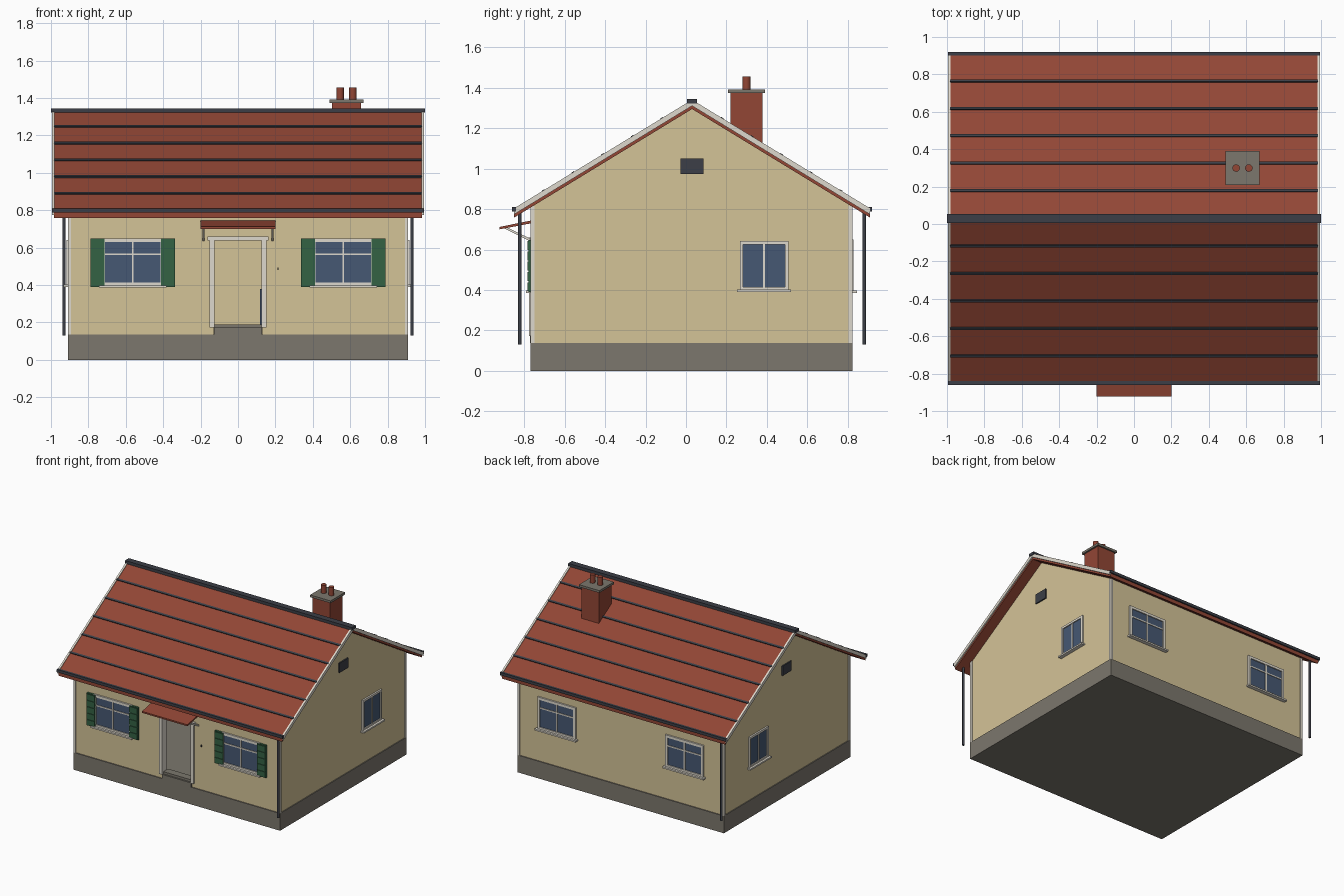
import bpy, bmesh, math
from mathutils import Matrix, Vector

if "Cube" in bpy.data.objects:
    bpy.data.objects.remove(bpy.data.objects["Cube"])


def material(name, *srgb):
    mat = bpy.data.materials.new(name)
    col = [((c / 255 + 0.055) / 1.055) ** 2.4 for c in srgb] + [1]
    mat.diffuse_color = col
    mat.use_nodes = True
    mat.node_tree.nodes["Principled BSDF"].inputs["Base Color"].default_value = col
    return mat


CREAM = material("cream_render", 212, 195, 151)
STONE = material("stone_grey", 124, 119, 109)
BRICK = material("brick_red", 146, 70, 53)
WHITE = material("off_white", 222, 217, 205)
GLASS = material("blue_glass", 70, 88, 115)
GREEN = material("shutter_green", 52, 98, 68)
DARK = material("dark_metal", 60, 63, 71)


def finish(name, bm, mat):
    bmesh.ops.recalc_face_normals(bm, faces=bm.faces)
    mesh = bpy.data.meshes.new(name)
    bm.to_mesh(mesh)
    bm.free()
    mesh.materials.append(mat)
    obj = bpy.data.objects.new(name, mesh)
    bpy.context.collection.objects.link(obj)
    return obj


def box(name, xs, ys, zs, mat, place=Matrix()):
    bm = bmesh.new()
    bmesh.ops.create_cube(bm, size=1)
    for v in bm.verts:
        v.co = place @ Vector([(r[0] + r[1]) / 2 + c * (r[1] - r[0])
                               for r, c in zip((xs, ys, zs), v.co)])
    return finish(name, bm, mat)


def prism(name, profile, x0, x1, mat):
    """Extrude a (y, z) outline along x."""
    bm = bmesh.new()
    face = bm.faces.new([bm.verts.new((x0, y, z)) for y, z in profile])
    out = bmesh.ops.extrude_face_region(bm, geom=[face])["geom"]
    moved = [g for g in out if isinstance(g, bmesh.types.BMVert)]
    bmesh.ops.translate(bm, verts=moved, vec=(x1 - x0, 0, 0))
    return finish(name, bm, mat)


def cylinder(name, x, y, z0, z1, r, mat):
    bm = bmesh.new()
    bmesh.ops.create_cone(bm, cap_ends=True, segments=16, radius1=r, radius2=r, depth=z1 - z0,
                          matrix=Matrix.Translation((x, y, (z0 + z1) / 2)))
    obj = finish(name, bm, mat)
    for p in obj.data.polygons:
        p.use_smooth = len(p.vertices) == 4
    return obj


# Main dimensions
MID, RIDGE, HALF, SLOPE = 0.03, 1.335, 0.88, 0.61
FRONT, BACK, SIDE, BASE = -0.762, 0.815, 0.903, 0.137


def roof_z(y):
    return RIDGE - SLOPE * abs(y - MID)


def chevron(top, bottom):
    """Outline following both roof slopes between two vertical offsets."""
    ys = (MID - HALF, MID, MID + HALF)
    return [(y, roof_z(y) + top) for y in ys] + [(y, roof_z(y) + bottom) for y in ys[::-1]]


# Plinth and hollow walls with an open doorway
box("plinth", (-0.91, 0.91), (-0.77, 0.823), (0, BASE), STONE)
gable = [(FRONT, BASE), (BACK, BASE), (BACK, roof_z(BACK) - 0.03),
         (MID, RIDGE - 0.03), (FRONT, roof_z(FRONT) - 0.03)]
for s, side in ((1, "left"), (-1, "right")):
    prism(side + "_gable_wall", gable, s * (SIDE - 0.04), s * SIDE, CREAM)
    box(side + "_front_wall", sorted((s * 0.13, s * (SIDE - 0.04))), (FRONT, FRONT + 0.04),
        (BASE, 0.825), CREAM)
box("wall_over_door", (-0.13, 0.13), (FRONT, FRONT + 0.04), (0.645, 0.825), CREAM)
box("back_wall", (-SIDE + 0.04, SIDE - 0.04), (BACK - 0.04, BACK), (BASE, 0.82), CREAM)
for sx in (-1, 1):
    for y, label in ((-0.77, "front"), (0.803, "back")):
        box(label + "_corner_board", sorted((sx * 0.892, sx * 0.91)), (y, y + 0.02),
            (BASE, 0.815), WHITE)

# Roof slab, barge boards, seams, ridge cap, gutters
prism("roof", chevron(0, -0.04), -0.985, 0.985, BRICK)
for s in (-1, 1):
    prism("barge_board", chevron(0.006, -0.024), s * 0.98, s * 0.995, WHITE)
    tilt = -s * math.atan(SLOPE)
    for i in range(1, 6):
        y = MID + s * HALF * i / 6
        place = Matrix.Translation((0, y, roof_z(y))) @ Matrix.Rotation(tilt, 4, "X")
        box("roof_seam", (-0.985, 0.985), (-0.007, 0.007), (-0.005, 0.008), DARK, place)
    y = MID + s * HALF
    box("gutter", (-0.995, 0.995), (y - 0.01, y + 0.01), (0.788, 0.81), DARK)
box("ridge_cap", (-1, 1), (MID - 0.024, MID + 0.024), (1.322, 1.345), DARK)
cylinder("front_downpipe", 0.93, -0.822, 0.13, 0.8, 0.009, DARK)
cylinder("back_downpipe", -0.93, 0.882, 0.13, 0.8, 0.009, DARK)

# Chimney
box("chimney_stack", (0.503, 0.657), (0.22, 0.378), (1.08, 1.376), BRICK)
box("chimney_cap", (0.49, 0.67), (0.208, 0.39), (1.374, 1.392), STONE)
for x in (0.546, 0.614):
    cylinder("chimney_pot", x, 0.299, 1.385, 1.457, 0.02, BRICK)


def window(name, place, width, z0, z1, border, crossbar=True, shutters=False):
    """Framed window in wall space: x along the wall, -y outwards."""
    w, g = width / 2, width / 2 - border

    def part(label, xs, depth, zs, mat):
        box(name + "_" + label, xs, (-depth, 0.005), zs, mat, place)

    part("glass", (-g, g), 0.005, (z0 + border, z1 - border), GLASS)
    for s in (-1, 1):
        part("jamb", sorted((s * g, s * w)), 0.013, (z0, z1), WHITE)
    part("head", (-g, g), 0.013, (z1 - border, z1), WHITE)
    part("foot", (-g, g), 0.013, (z0, z0 + border), WHITE)
    part("mullion", (-0.005, 0.005), 0.011, (z0 + border, z1 - border), WHITE)
    if crossbar:
        part("crossbar", (-g, g), 0.01, (0.56, 0.57), WHITE)
    part("sill", (-w - 0.013, w + 0.013), 0.03, (z0 - 0.007, z0 + 0.005), WHITE)
    if shutters:
        for s in (-1, 1):
            part("shutter", sorted((s * 0.15, s * 0.226)), 0.016, (0.39, 0.648), GREEN)
            for i in range(5):
                z = 0.394 + i * 0.051
                part("shutter_slat", sorted((s * 0.153, s * 0.223)), 0.021,
                     (z, z + 0.044), GREEN)


def on_wall(x, y, degrees):
    return Matrix.Translation((x, y, 0)) @ Matrix.Rotation(math.radians(degrees), 4, "Z")


for s in (-1, 1):
    window("front_window", on_wall(s * 0.563, FRONT, 0), 0.335, 0.393, 0.65, 0.02, True, True)
    window("back_window", on_wall(s * 0.563, BACK, 180), 0.335, 0.393, 0.65, 0.02)
    window("gable_window", on_wall(s * SIDE, 0.386, s * 90), 0.24, 0.397, 0.642, 0.017, False)
    box("gable_vent", (-0.056, 0.056), (-0.01, 0.005), (0.973, 1.05), DARK,
        on_wall(s * SIDE, MID, s * 90))

# Doorway with the leaf swung open inside
for s in (-1, 1):
    box("door_jamb", sorted((s * 0.125, s * 0.152)), (-0.777, -0.72), (0.172, 0.645), WHITE)
    prism("canopy_bracket", [(-0.762, 0.636), (-0.762, 0.65), (-0.885, 0.71), (-0.895, 0.703)],
          s * 0.18, s * 0.19, WHITE)
box("door_head", (-0.163, 0.163), (-0.78, -0.72), (0.637, 0.66), WHITE)
box("door_step", (-0.127, 0.127), (-0.772, -0.7), (BASE, 0.172), STONE)
box("threshold", (-0.125, 0.125), (-0.76, -0.7), (0.17, 0.19), STONE)
box("open_door", (0.118, 0.125), (-0.72, -0.5), (0.19, 0.38), GLASS)
box("door_bell", (0.21, 0.216), (-0.772, -0.755), (0.48, 0.495), DARK)
prism("door_canopy", [(-0.922, 0.7), (-0.922, 0.712), (-0.755, 0.746), (-0.755, 0.732)],
      -0.2, 0.2, BRICK)
